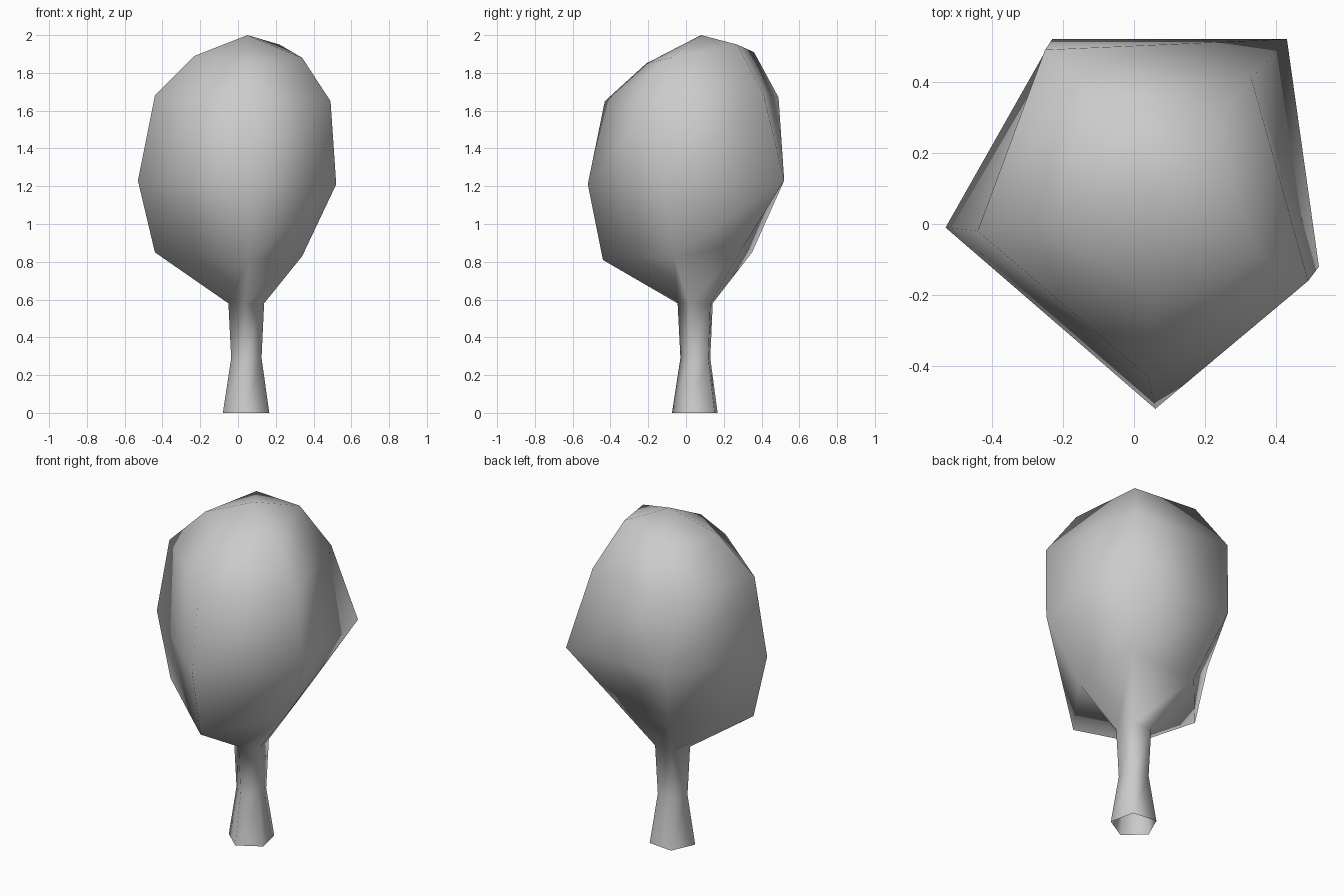
import bpy
import bmesh
from math import cos, sin, radians

# Remove the default object
default_cube = bpy.data.objects.get("Cube")
if default_cube:
    bpy.data.objects.remove(default_cube, do_unlink=True)


def make_material(name, colour):
    material = bpy.data.materials.new(name)
    material.use_nodes = True
    material.diffuse_color = colour
    material.node_tree.nodes["Principled BSDF"].inputs["Base Color"].default_value = colour
    return material


def trunk_ring(radius, height):
    """Five-sided trunk section, its corners in line with the crown ridges."""
    centre_x, centre_y = 0.047, 0.055
    angles = [radians(192 + 72 * side) for side in range(5)]
    return [(centre_x + radius * cos(a), centre_y + radius * sin(a), height) for a in angles]


def bridge(bm, lower, upper):
    """Join two rings of corners with a band of quads."""
    count = len(lower)
    for i in range(count):
        j = (i + 1) % count
        bm.faces.new((lower[i], lower[j], upper[j], upper[i]))


# Crown ridges, each running from the underside up to the top
left_ridge = [(-.44, -.01, .85), (-.53, -.01, 1.23), (-.44, -.02, 1.68), (-.23, .02, 1.89)]
front_ridge = [(.06, -.44, .81), (.06, -.52, 1.21), (.04, -.43, 1.65), (.05, -.21, 1.85)]
right_ridge = [(.34, -.06, .83), (.52, -.12, 1.21), (.49, -.16, 1.65), (.34, -.08, 1.88)]
back_right_ridge = [(.27, .31, .89), (.43, .52, 1.23), (.33, .41, 1.69), (.22, .27, 1.95)]
back_left_ridge = [(-.13, .35, .85), (-.23, .52, 1.23), (-.25, .49, 1.67), (-.13, .36, 1.91)]
ridges = [left_ridge, front_ridge, right_ridge, back_right_ridge, back_left_ridge]

# Trunk sections followed by crown sections, from the ground up
sections = [trunk_ring(0.13, 0.0), trunk_ring(0.085, 0.29), trunk_ring(0.10, 0.58)]
sections += [list(section) for section in zip(*ridges)]

bm = bmesh.new()
rings = [[bm.verts.new(point) for point in section] for section in sections]
for lower, upper in zip(rings, rings[1:]):
    bridge(bm, lower, upper)

# Crown tip, a fan of triangles
tip = bm.verts.new((0.05, 0.08, 2.0))
last_ring = rings[-1]
for i, corner in enumerate(last_ring):
    bm.faces.new((corner, last_ring[(i + 1) % len(last_ring)], tip))

for face in bm.faces:
    face.smooth = True
bm.normal_update()

mesh = bpy.data.meshes.new("tree")
bm.to_mesh(mesh)
bm.free()
mesh.materials.append(make_material("plain grey", (0.6, 0.6, 0.6, 1.0)))

tree = bpy.data.objects.new("tree", mesh)
bpy.context.collection.objects.link(tree)
